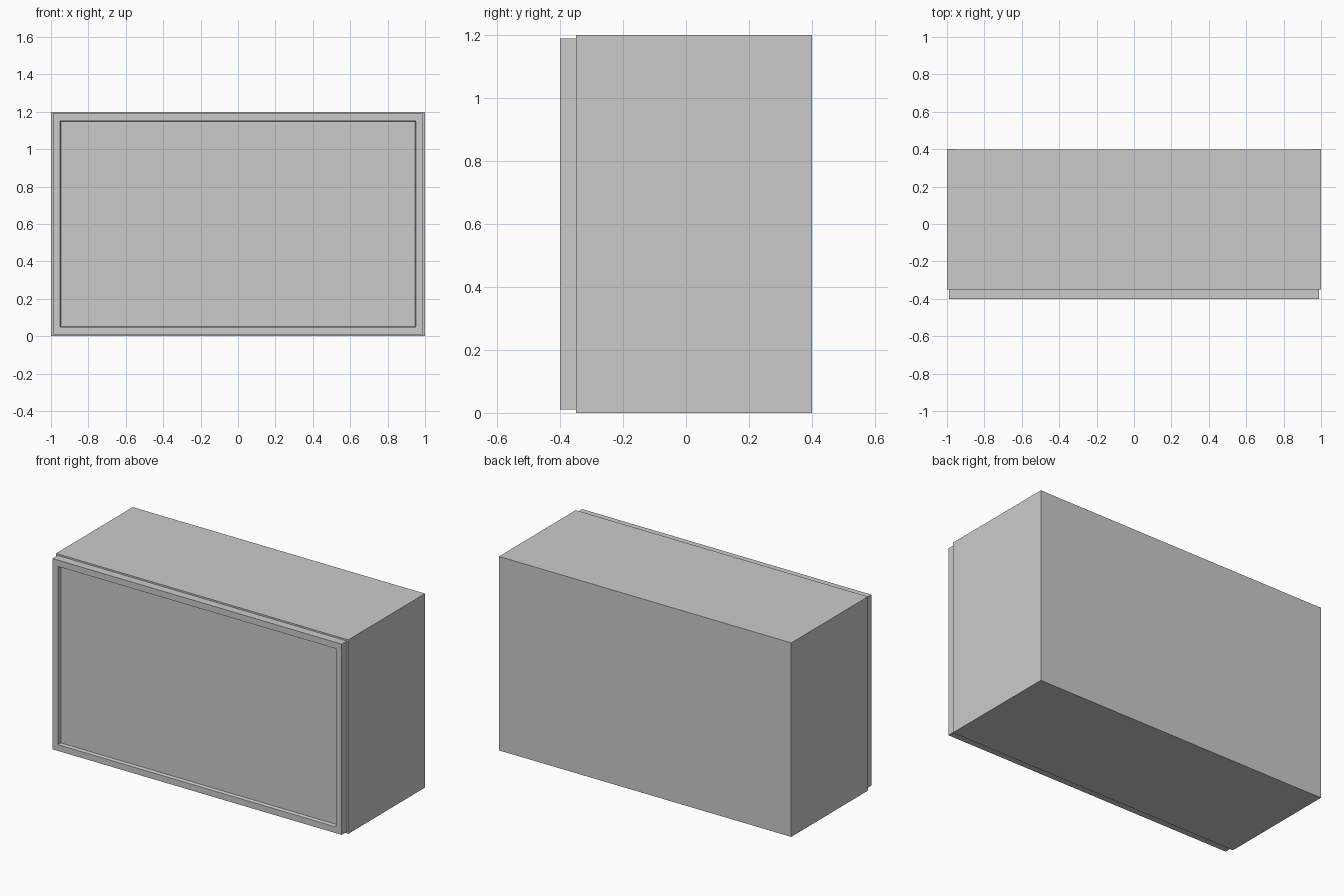
import bpy, bmesh

if "Cube" in bpy.data.objects:
    bpy.data.objects.remove(bpy.data.objects["Cube"])


def finish(name, bm):
    bmesh.ops.recalc_face_normals(bm, faces=bm.faces)
    mesh = bpy.data.meshes.new(name)
    bm.to_mesh(mesh)
    bm.free()
    obj = bpy.data.objects.new(name, mesh)
    bpy.context.collection.objects.link(obj)
    return obj


def box_mesh(lo, hi):
    bm = bmesh.new()
    bmesh.ops.create_cube(bm, size=1)
    for v in bm.verts:
        v.co = [(a + b) / 2 + c * (b - a) for a, b, c in zip(lo, hi, v.co)]
    return bm


def board(name, lo, hi):
    return finish(name, box_mesh(lo, hi))


T = 0.05          # board thickness
FRONT, BACK = -0.35, 0.40
H = 1.20

# Carcass sides
board("left_side", (-1, FRONT, 0), (-1 + T, BACK, H))
board("right_side", (1 - T, FRONT, 0), (1, BACK, H))

# Top and bottom boards between the sides
board("bottom_board", (-1 + T, FRONT, 0), (1 - T, BACK - T, T))
board("top_board", (-1 + T, FRONT, H - T), (1 - T, BACK - T, H))

# Full height back panel
board("back_panel", (-1 + T, BACK - T, 0), (1 - T, BACK - 0.001, H))

# Door with a recessed panel and a narrow sloped inner edge
bm = box_mesh((-0.99, -0.40, 0.01), (0.99, FRONT, 1.19))
bm.normal_update()
face = min(bm.faces, key=lambda f: f.calc_center_median().y)
bmesh.ops.inset_region(bm, faces=[face], thickness=0.055)
bmesh.ops.inset_region(bm, faces=[face], thickness=0.006)
for v in face.verts:
    v.co.y += 0.02
finish("door", bm)
